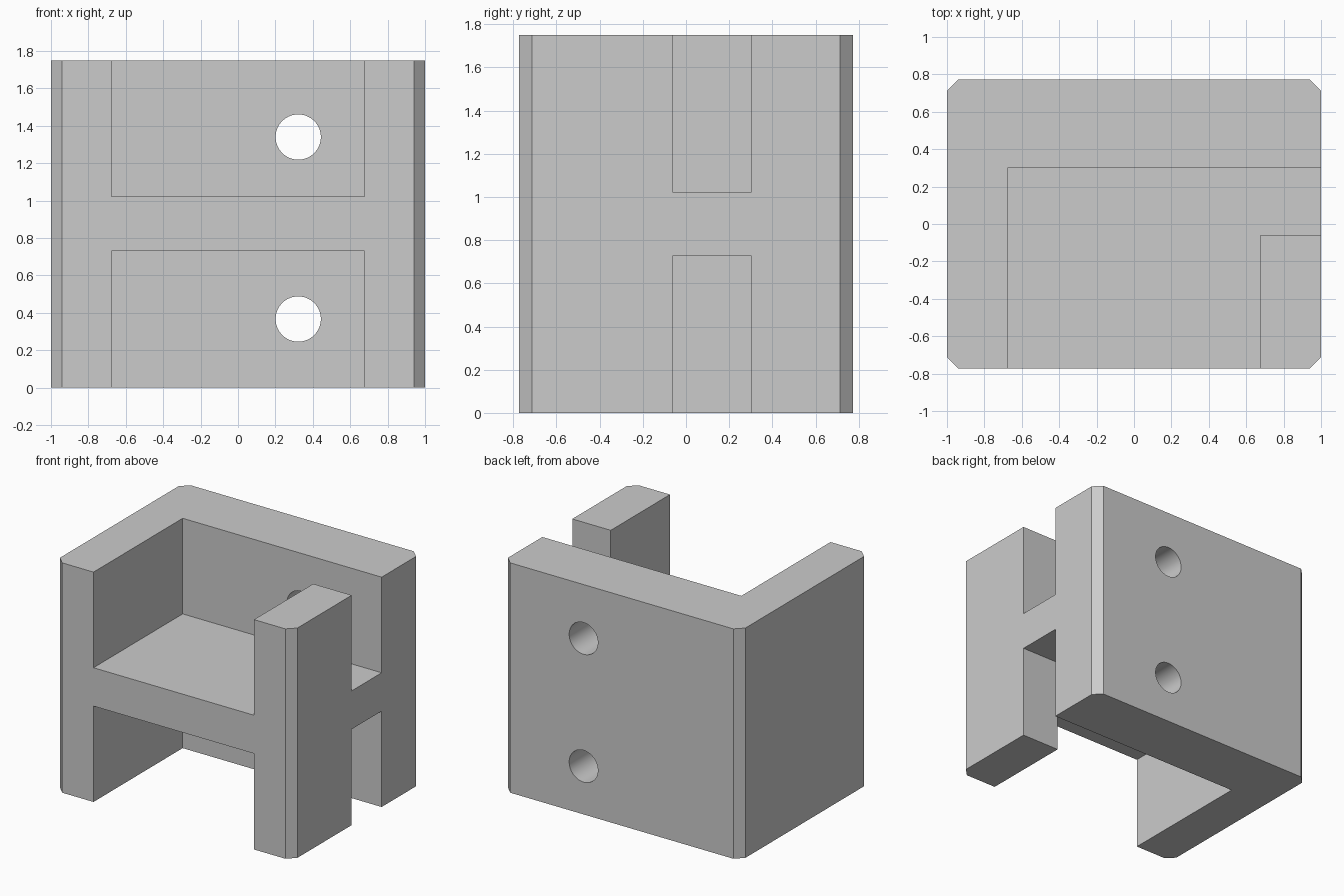
import bpy, bmesh, math

if "Cube" in bpy.data.objects:
    bpy.data.objects.remove(bpy.data.objects["Cube"], do_unlink=True)

grey = bpy.data.materials.new("light grey")
grey.use_nodes = True
colour = (0.6, 0.6, 0.6, 1)
grey.diffuse_color = colour
grey.node_tree.nodes["Principled BSDF"].inputs["Base Color"].default_value = colour

HX, HY, H = 1.0, 0.773, 1.75   # half width, half depth, height
CH = 0.06                      # corner chamfer
WALL_X, BACK_Y, POST_Y = 0.676, 0.3, -0.06
SHELF_LOW, SHELF_HIGH = 0.73, 1.022


def prism(name, outline, z0, z1):
    """Extrude a flat outline from z0 up to z1."""
    bm = bmesh.new()
    face = bm.faces.new([bm.verts.new((x, y, z0)) for x, y in outline])
    top = bmesh.ops.extrude_face_region(bm, geom=[face])["geom"]
    verts = [v for v in top if isinstance(v, bmesh.types.BMVert)]
    bmesh.ops.translate(bm, verts=verts, vec=(0, 0, z1 - z0))
    bmesh.ops.recalc_face_normals(bm, faces=bm.faces)
    mesh = bpy.data.meshes.new(name)
    bm.to_mesh(mesh)
    bm.free()
    mesh.materials.append(grey)
    obj = bpy.data.objects.new(name, mesh)
    bpy.context.collection.objects.link(obj)
    return obj


# Full block with chamfered upright corners
outline = [(-HX, CH - HY), (CH - HX, -HY), (HX - CH, -HY), (HX, CH - HY),
           (HX, HY - CH), (HX - CH, HY), (CH - HX, HY), (-HX, HY - CH)]
bracket = prism("bracket_body", outline, 0, H)

# L-shaped pockets above and below the shelf, leaving walls and corner post
pocket = [(-WALL_X, -1), (WALL_X, -1), (WALL_X, POST_Y),
          (1.2, POST_Y), (1.2, BACK_Y), (-WALL_X, BACK_Y)]
cutters = [prism("lower_pocket_cutter", pocket, -0.2, SHELF_LOW),
           prism("upper_pocket_cutter", pocket, SHELF_HIGH, H + 0.2)]

# Screw holes through the back wall
for name, z in (("lower", 0.367), ("upper", 1.34)):
    bpy.ops.mesh.primitive_cylinder_add(
        vertices=64, radius=0.121, depth=0.9,
        location=(0.322, 0.6, z), rotation=(math.pi / 2, 0, 0))
    hole = bpy.context.object
    hole.name = name + "_hole_cutter"
    hole.data.materials.append(grey)
    cutters.append(hole)

# Cut, apply and discard the cutters
bpy.ops.object.select_all(action='DESELECT')
bracket.select_set(True)
bpy.context.view_layer.objects.active = bracket
for cutter in cutters:
    cutter.hide_render = True
    mod = bracket.modifiers.new(cutter.name, 'BOOLEAN')
    mod.operation = 'DIFFERENCE'
    mod.solver = 'EXACT'
    mod.object = cutter
    bpy.ops.object.modifier_apply(modifier=mod.name)
    bpy.data.objects.remove(cutter, do_unlink=True)

bpy.ops.object.shade_smooth_by_angle(angle=math.radians(30))
